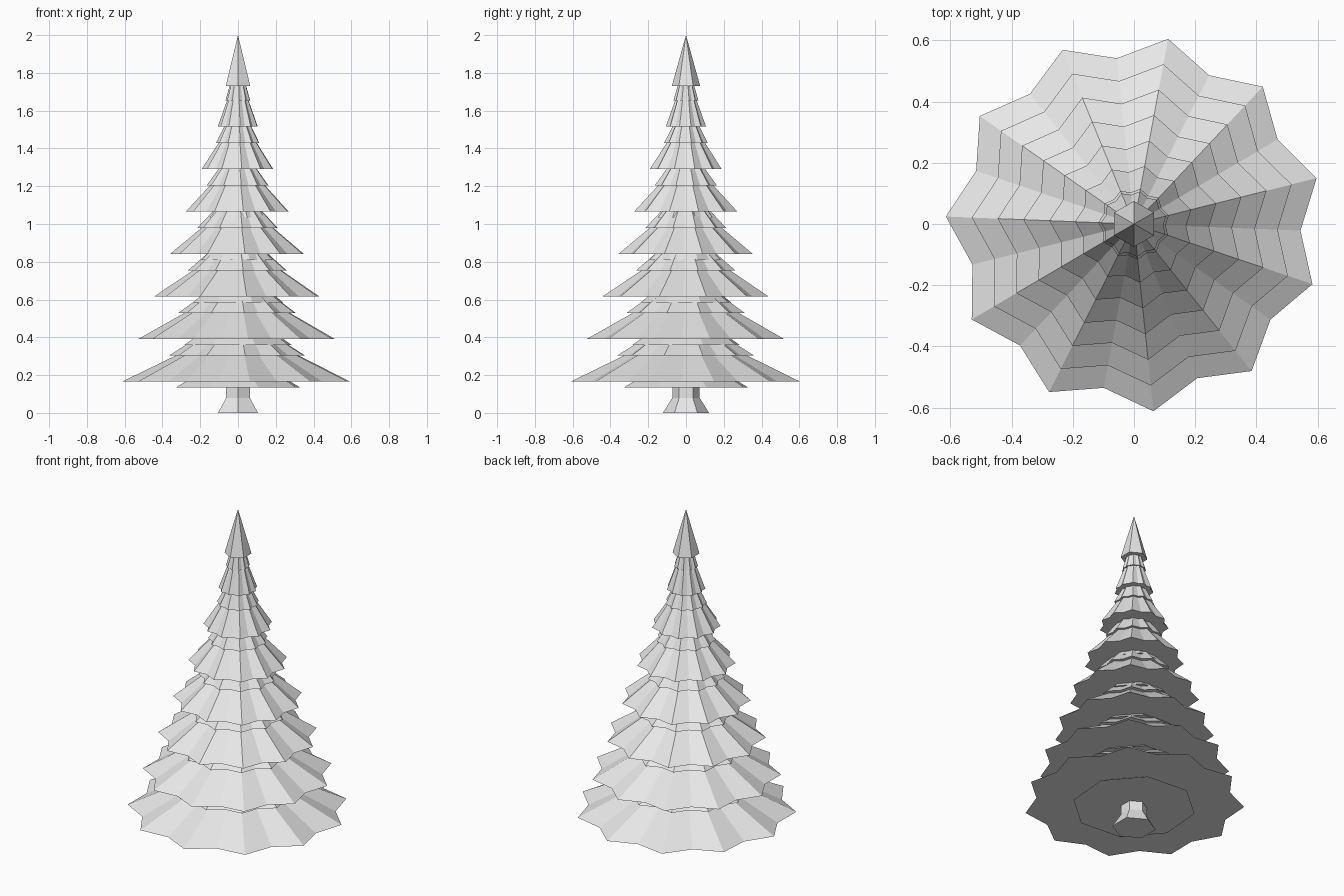
import bpy
import bmesh
from math import cos, sin, pi, radians

cube = bpy.data.objects.get("Cube")
if cube:
    bpy.data.objects.remove(cube, do_unlink=True)

GREY = (0.8, 0.8, 0.8, 1.0)
grey = bpy.data.materials.new("light grey")
grey.use_nodes = True
grey.diffuse_color = GREY
grey.node_tree.nodes["Principled BSDF"].inputs["Base Color"].default_value = GREY


def outline(sides, turn, valley=1.0):
    """Unit polygon; valley below 1 pulls a point in between every two tips."""
    if valley == 1.0:
        steps = [(i, 1.0) for i in range(sides)]
    else:
        steps = [(i / 2, valley if i % 2 else 1.0) for i in range(sides * 2)]
    return [(r * cos(turn + i * 2 * pi / sides), r * sin(turn + i * 2 * pi / sides))
            for i, r in steps]


def loft(name, shape, profile):
    """Closed flat-shaded solid: the outline scaled along (radius, height) pairs."""
    bm = bmesh.new()
    rings = []
    for radius, z in profile:
        if radius == 0:
            rings.append([bm.verts.new((0, 0, z))])
        else:
            rings.append([bm.verts.new((x * radius, y * radius, z)) for x, y in shape])
    n = len(shape)
    for low, high in zip(rings, rings[1:]):
        for i in range(n):
            j = (i + 1) % n
            if len(high) == 1:
                bm.faces.new((low[i], low[j], high[0]))
            else:
                bm.faces.new((low[i], low[j], high[j], high[i]))
    bm.faces.new(rings[0][::-1])
    if len(rings[-1]) > 1:
        bm.faces.new(rings[-1])
    mesh = bpy.data.meshes.new(name)
    bm.to_mesh(mesh)
    bm.free()
    mesh.materials.append(grey)
    obj = bpy.data.objects.new(name, mesh)
    bpy.context.collection.objects.link(obj)
    return obj


star = outline(11, radians(14.1), 0.885)
octagon = outline(8, radians(18))
hexagon = outline(6, radians(30))

# Flared trunk
loft("trunk", hexagon, [(0.122, 0), (0.072, 0.08), (0.072, 0.2)])

# Seven branch tiers, each a wide skirt, a plain collar below and a small skirt above
for i in range(7):
    z = 0.165 + 0.225 * i
    rim = 0.615 - 0.0845 * i
    small = 0.367 - 0.05 * i
    collar = 0.345 - 0.047 * i
    loft(f"branch_skirt_{i + 1}", star, [(rim, z), (rim * 0.28, z + 0.215)])
    loft(f"upper_skirt_{i + 1}", star, [(small, z + 0.138), (small * 0.6, z + 0.23)])
    loft(f"under_collar_{i + 1}", octagon, [(collar, z - 0.03), (collar * 0.8, z + 0.01)])

# Pointed tip
loft("tree_tip", hexagon, [(0.075, 1.73), (0, 2.0)])
